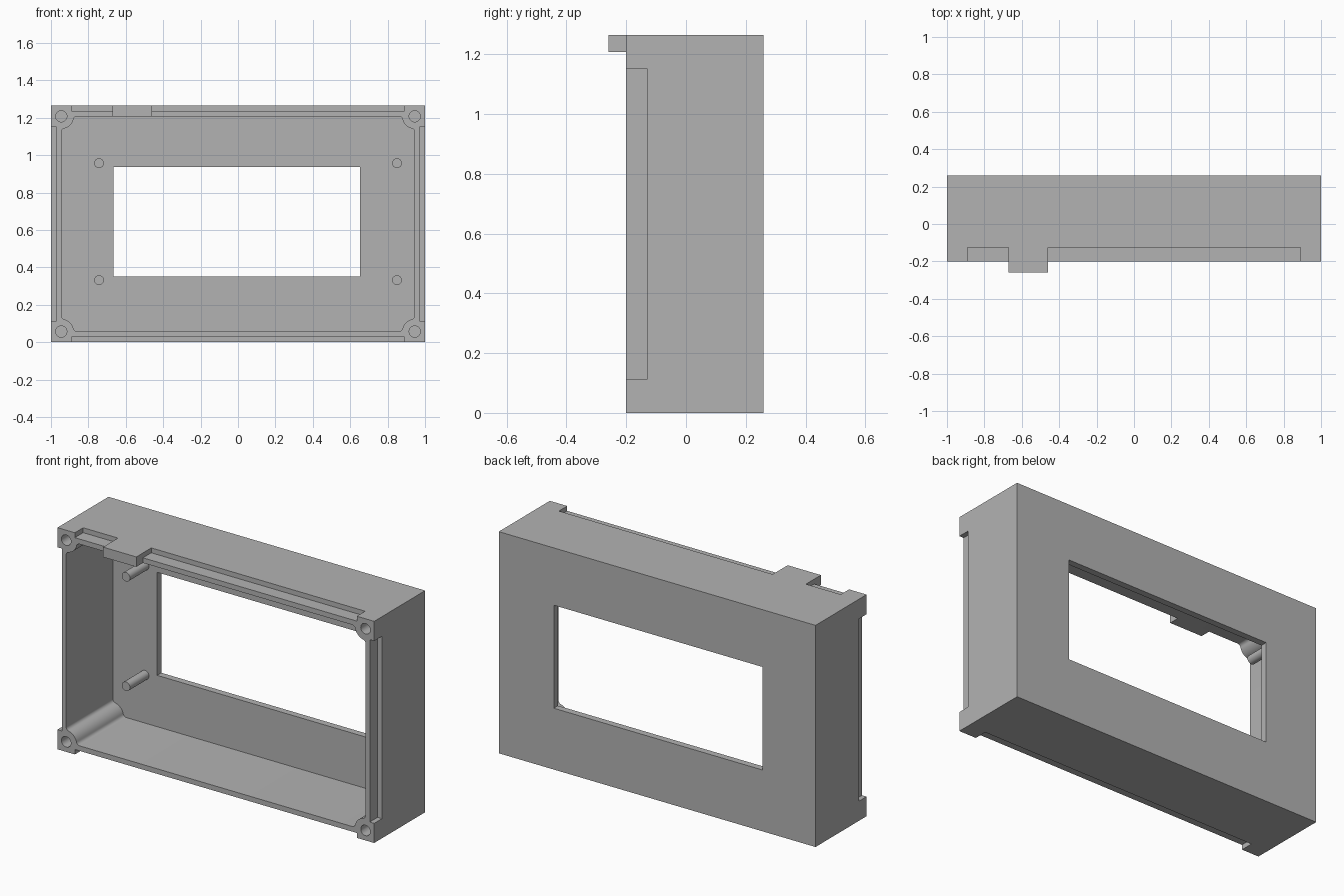
import bpy, bmesh
from math import sin, cos, pi, sqrt, asin, atan2

if "Cube" in bpy.data.objects:
    bpy.data.objects.remove(bpy.data.objects["Cube"], do_unlink=True)

H = 1.265                 # overall height
FRONT, BACK = -0.2, 0.26  # body depth range
FLOOR = 0.222             # inside of the back panel
IN_X = 0.945              # inner wall half width
LOW, TOP = 0.057, 1.208   # inner wall heights
RIM = 0.028               # depth of the outer rebate

grey = bpy.data.materials.new("plain grey")
grey.use_nodes = True
grey.diffuse_color = (0.45, 0.45, 0.45, 1)
grey.node_tree.nodes["Principled BSDF"].inputs["Base Color"].default_value = (0.45, 0.45, 0.45, 1)


def prism(name, outline, y0, y1):
    """Extrude an (x, z) outline from y0 to y1."""
    bm = bmesh.new()
    face = bm.faces.new([bm.verts.new((x, y0, z)) for x, z in outline])
    grown = bmesh.ops.extrude_face_region(bm, geom=[face])["geom"]
    verts = [v for v in grown if isinstance(v, bmesh.types.BMVert)]
    bmesh.ops.translate(bm, verts=verts, vec=(0, y1 - y0, 0))
    bmesh.ops.recalc_face_normals(bm, faces=bm.faces)
    mesh = bpy.data.meshes.new(name)
    bm.to_mesh(mesh)
    bm.free()
    mesh.materials.append(grey)
    obj = bpy.data.objects.new(name, mesh)
    bpy.context.scene.collection.objects.link(obj)
    return obj


def box(name, x0, x1, y0, y1, z0, z1):
    return prism(name, [(x0, z0), (x1, z0), (x1, z1), (x0, z1)], y0, y1)


def circle(x, z, r, n=32):
    return [(x + r * cos(2 * pi * i / n), z + r * sin(2 * pi * i / n)) for i in range(n)]


def smooth(obj):
    bpy.ops.object.select_all(action="DESELECT")
    obj.select_set(True)
    bpy.context.view_layer.objects.active = obj
    bpy.ops.object.shade_smooth_by_angle(angle=pi / 6)


def corner_curve(boss=0.067, fillet=0.02, n=6):
    """Boss outline at a lower left corner, blended into both walls."""
    reach = sqrt((boss + fillet) ** 2 - fillet ** 2)
    a = asin(fillet / (boss + fillet))
    pts = []
    for i in range(n + 1):          # blend out of the vertical wall
        t = pi + (pi / 2 + a - pi / 2 + pi / 2 - 2 * a) * i / n
        pts.append((fillet + fillet * cos(t), reach + fillet * sin(t)))
    for i in range(1, 2 * n):       # boss arc
        t = pi / 2 - a - (pi / 2 - 2 * a) * i / (2 * n)
        pts.append((boss * cos(t), boss * sin(t)))
    return pts + [(z, x) for x, z in reversed(pts[:n + 1])]


# Cavity outline, one corner mirrored to all four
curve = corner_curve()
cavity = []
for sx, sz in ((-1, -1), (1, -1), (1, 1), (-1, 1)):
    corner = [(sx * (IN_X - x), LOW + z if sz < 0 else TOP - z) for x, z in curve]
    cavity += corner if sx == sz else corner[::-1]

cutters = [
    prism("cavity_cutter", cavity, FRONT - 0.1, FLOOR),
    box("window_cutter", -0.666, 0.653, FLOOR - 0.1, BACK + 0.1, 0.35, 0.938),
    box("bottom_rebate_cutter", -0.89, 0.89, FRONT - 0.1, -0.125, -0.1, RIM),
    box("top_rebate_cutter_short", -0.89, -0.67, FRONT - 0.1, -0.125, H - RIM, H + 0.1),
    box("top_rebate_cutter_long", -0.46, 0.89, FRONT - 0.1, -0.125, H - RIM, H + 0.1),
]
for s in (-1, 1):
    x0, x1 = sorted((s * (1 - RIM), s * 1.1))
    cutters.append(box("side_rebate_cutter", x0, x1, FRONT - 0.1, -0.13, 0.112, 1.153))
    for z in (LOW, TOP):
        cutters.append(prism("screw_hole_cutter", circle(s * IN_X, z, 0.03), FRONT - 0.1, 0.1))

# Open-fronted case
case = box("case_body", -1, 1, FRONT, BACK, 0, H)
bpy.context.view_layer.objects.active = case
for cutter in cutters:
    cutter.hide_render = True
    mod = case.modifiers.new("cut", "BOOLEAN")
    mod.operation, mod.solver, mod.object = "DIFFERENCE", "EXACT", cutter
    bpy.ops.object.modifier_apply(modifier=mod.name)
for cutter in cutters:
    bpy.data.objects.remove(cutter, do_unlink=True)
smooth(case)

# Locating tab on the top edge
box("locating_tab", -0.67, -0.46, -0.26, FRONT, TOP, H)

# Mounting posts on the back panel
for x in (-0.743, 0.85):
    for z in (0.332, 0.957):
        smooth(prism("mounting_post", circle(x, z, 0.026, 24), 0.05, FLOOR + 0.01))
